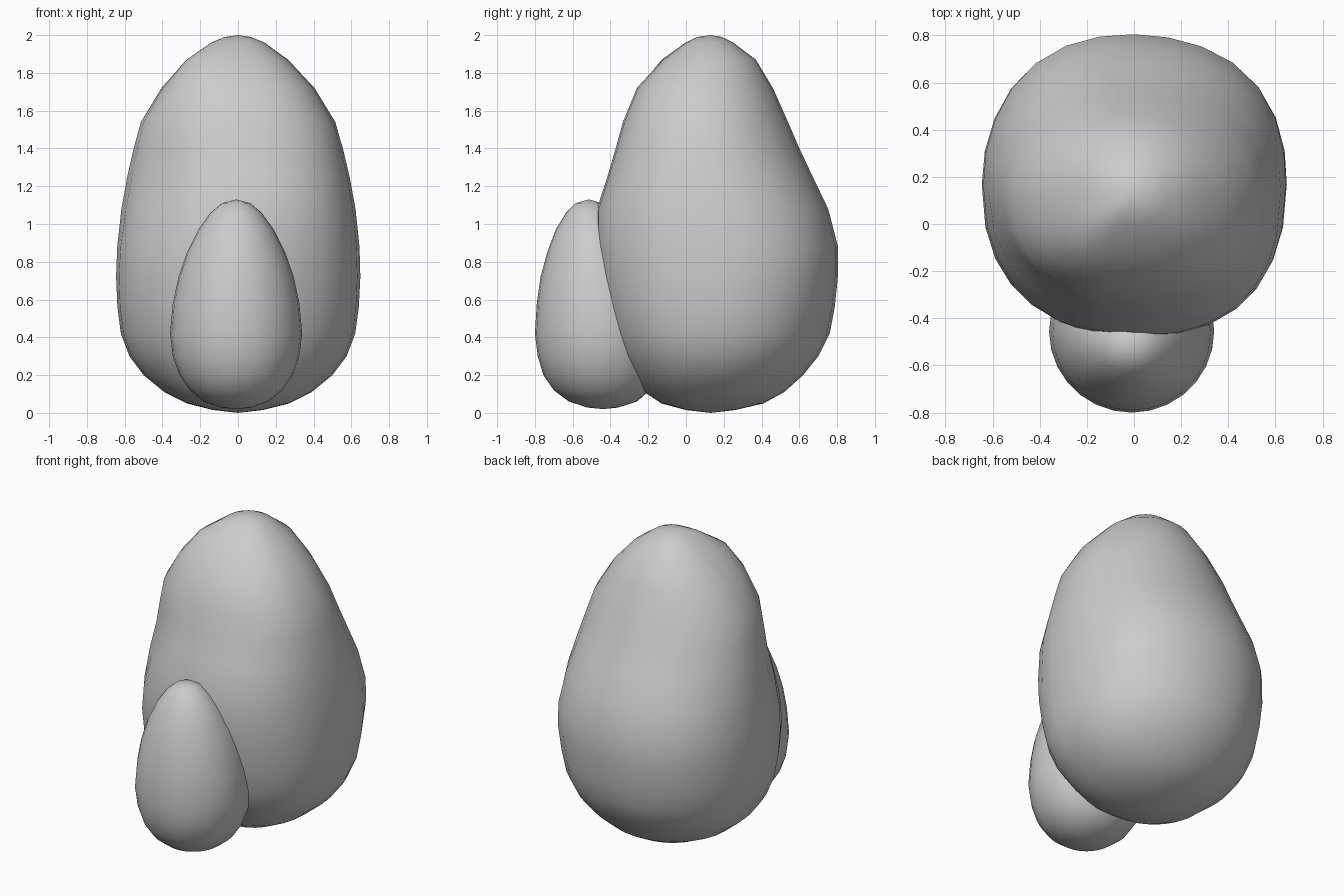
import bpy, bmesh, math

if "Cube" in bpy.data.objects:
    bpy.data.objects.remove(bpy.data.objects["Cube"])

SEG = 28


def hump(v, centre, width):
    return math.exp(-((v - centre) / width) ** 2)


def body_dent(a, z):
    """Hand-shaped irregularity: radial offset of the large egg by angle and height."""
    def near(deg, power):
        return max(0, math.cos(a - math.radians(deg))) ** power
    front_left = -0.065 * hump(z, 1.2, 0.3) + 0.05 * hump(z, 1.87, 0.1)
    return (near(225, 8) * front_left
            + (near(42, 8) + 0.8 * near(130, 8)) * 0.035 * hump(z, 0.85, 0.35))


def loft_egg(name, bottom, rings, top, cx=0.0, front_power=2.0, dent=None):
    """Rings are (z, half width, front y, back y); bottom and top are (y, z) poles."""
    bm = bmesh.new()
    loops = []
    for z, rx, yf, yb in rings:
        cy, ry = (yf + yb) / 2, (yb - yf) / 2
        loop = []
        for i in range(SEG):
            a = 2 * math.pi * i / SEG
            c, s = math.cos(a), math.sin(a)
            e = 2 / front_power if s < 0 else 1.0
            d = dent(a, z) if dent else 0
            x = math.copysign(abs(c) ** e, c) * rx + d * c
            y = math.copysign(abs(s) ** e, s) * ry + d * s
            loop.append(bm.verts.new((cx + x, cy + y, z)))
        loops.append(loop)
    low = bm.verts.new((cx, *bottom))
    high = bm.verts.new((cx, *top))
    for i in range(SEG):
        j = (i + 1) % SEG
        bm.faces.new((low, loops[0][j], loops[0][i]))
        bm.faces.new((high, loops[-1][i], loops[-1][j]))
        for a, b in zip(loops, loops[1:]):
            bm.faces.new((a[i], a[j], b[j], b[i]))
    for f in bm.faces:
        f.smooth = True
    bmesh.ops.recalc_face_normals(bm, faces=bm.faces)
    mesh = bpy.data.meshes.new(name)
    bm.to_mesh(mesh)
    bm.free()
    ob = bpy.data.objects.new(name, mesh)
    bpy.context.collection.objects.link(ob)
    return ob


# Large egg-shaped body, flattened at the front and bulging low at the back
loft_egg("large_egg", (0.13, 0.0), [
    (0.015, 0.13, 0.00, 0.26),
    (0.05, 0.27, -0.13, 0.41),
    (0.11, 0.39, -0.22, 0.52),
    (0.20, 0.50, -0.285, 0.62),
    (0.30, 0.575, -0.35, 0.70),
    (0.42, 0.62, -0.40, 0.76),
    (0.56, 0.638, -0.435, 0.785),
    (0.72, 0.645, -0.465, 0.80),
    (0.88, 0.64, -0.48, 0.80),
    (1.08, 0.62, -0.475, 0.75),
    (1.25, 0.59, -0.42, 0.67),
    (1.40, 0.555, -0.375, 0.60),
    (1.54, 0.515, -0.335, 0.54),
    (1.72, 0.405, -0.26, 0.46),
    (1.87, 0.265, -0.12, 0.37),
    (1.96, 0.14, 0.00, 0.25),
    (1.99, 0.07, 0.06, 0.19),
], (0.13, 2.0), front_power=2.4, dent=body_dent)

# Small egg nested against the front
loft_egg("small_egg", (-0.44, 0.02), [
    (0.028, 0.08, -0.52, -0.36),
    (0.06, 0.17, -0.62, -0.26),
    (0.12, 0.245, -0.70, -0.19),
    (0.20, 0.30, -0.755, -0.14),
    (0.30, 0.335, -0.785, -0.12),
    (0.42, 0.35, -0.80, -0.11),
    (0.58, 0.335, -0.79, -0.13),
    (0.72, 0.305, -0.77, -0.17),
    (0.85, 0.26, -0.735, -0.23),
    (0.97, 0.20, -0.69, -0.31),
    (1.06, 0.135, -0.635, -0.385),
    (1.11, 0.075, -0.585, -0.445),
], (-0.515, 1.13), cx=-0.01)
